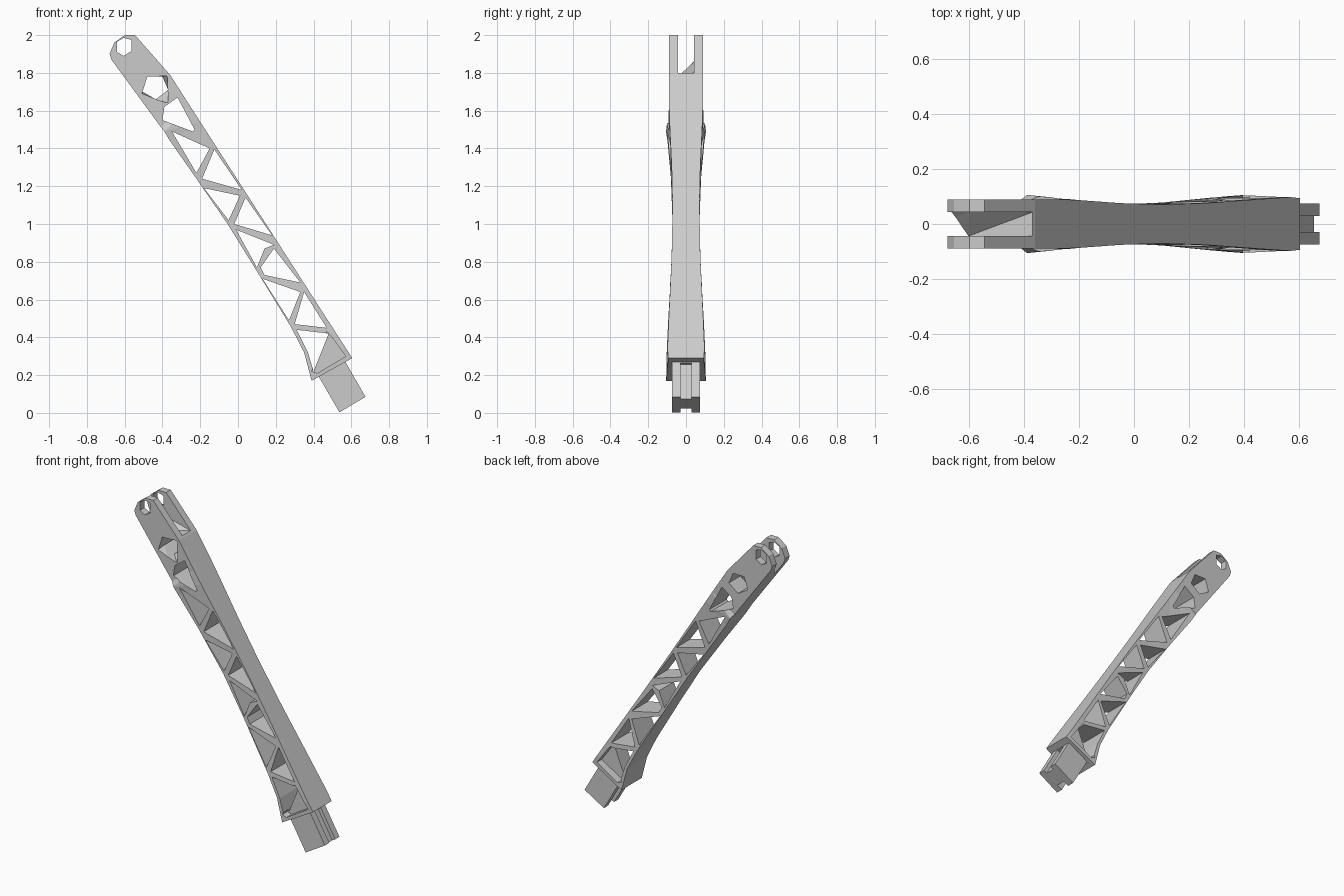
import bpy
import bmesh

cube = bpy.data.objects.get("Cube")
if cube:
    bpy.data.objects.remove(cube, do_unlink=True)

GREY = (0.6, 0.6, 0.6, 1.0)
grey = bpy.data.materials.new("light grey")
grey.use_nodes = True
grey.diffuse_color = GREY
grey.node_tree.nodes["Principled BSDF"].inputs["Base Color"].default_value = GREY


def finish(bm, name):
    """Turn a bmesh into a grey object with outward normals."""
    bmesh.ops.triangulate(bm, faces=bm.faces)
    bmesh.ops.recalc_face_normals(bm, faces=bm.faces)
    mesh = bpy.data.meshes.new(name)
    bm.to_mesh(mesh)
    bm.free()
    mesh.materials.append(grey)
    obj = bpy.data.objects.new(name, mesh)
    bpy.context.collection.objects.link(obj)
    return obj


def prism(name, outline, front, back, back_outline=None):
    """Join an x-z outline at y=front to one at y=back."""
    bm = bmesh.new()
    a = [bm.verts.new((x, front, z)) for x, z in outline]
    b = [bm.verts.new((x, back, z)) for x, z in back_outline or outline]
    bm.faces.new(a)
    bm.faces.new(b)
    for i in range(len(a)):
        bm.faces.new((a[i - 1], a[i], b[i], b[i - 1]))
    return finish(bm, name)


def cut(target, cutter):
    """Subtract the cutter for good and remove it."""
    mod = target.modifiers.new("cut", 'BOOLEAN')
    mod.operation = 'DIFFERENCE'
    mod.solver = 'EXACT'
    mod.object = cutter
    bpy.ops.object.select_all(action='DESELECT')
    bpy.context.view_layer.objects.active = target
    target.select_set(True)
    bpy.ops.object.modifier_apply(modifier=mod.name)
    bpy.data.objects.remove(cutter, do_unlink=True)


# Arm body: stations of (x, z, half width) along both rails, then the tip
lower = [(.39, .17, .105), (.35, .32, .102), (.28, .456, .096), (.10, .75, .078),
         (-.055, 1.0, .071), (-.225, 1.247, .08), (-.36, 1.44, .098),
         (-.39, 1.49, .106), (-.41, 1.515, .09)]
upper = [(.605, .29, .094), (.57, .344, .098), (.45, .53, .09), (.26, .826, .076),
         (.1, 1.075, .071), (-.05, 1.308, .076), (-.2, 1.541, .087),
         (-.25, 1.619, .089), (-.36, 1.79, .09)]
tip = [(-.545, 2.0), (-.60, 2.0), (-.655, 1.96), (-.68, 1.90), (-.67, 1.87)]

bm = bmesh.new()
sides = []
for s in (-1, 1):
    lo = [bm.verts.new((x, s * w, z)) for x, z, w in lower]
    up = [bm.verts.new((x, s * w, z)) for x, z, w in upper]
    end = [bm.verts.new((x, s * .09, z)) for x, z in tip]
    for i in range(len(lo) - 1):
        bm.faces.new((lo[i], up[i], up[i + 1], lo[i + 1]))
    bm.faces.new([up[-1]] + end + [lo[-1]])
    sides.append(up + end + lo[::-1])
front, back = sides
for i in range(len(front)):
    bm.faces.new((front[i - 1], front[i], back[i], back[i - 1]))
arm = finish(bm, "truss_arm")

# Openings between the zigzag struts
openings = [
    [(-.32, 1.67), (-.23, 1.50), (-.24, 1.49), (-.40, 1.55), (-.39, 1.62)],
    [(-.35, 1.49), (-.15, 1.40), (-.22, 1.27)],
    [(-.125, 1.395), (.02, 1.18), (-.19, 1.24)],
    [(-.18, 1.19), (.01, 1.15), (-.05, 1.02)],
    [(.04, 1.14), (.18, .94), (-.02, 1.00)],
    [(-.01, .97), (.19, .89), (.14, .87), (.10, .77)],
    [(.19, .87), (.33, .69), (.14, .73), (.12, .77)],
    [(.13, .71), (.33, .64), (.27, .49)],
    [(.35, .64), (.47, .45), (.30, .47)],
    [(.31, .44), (.48, .42), (.40, .22), (.37, .32)],
]
for outline in openings:
    cut(arm, prism("opening", outline, -.2, .2))

# Recesses either side of the web at the foot
web = [(.47, .43), (.49, .41), (.57, .30), (.42, .21), (.39, .22)]
for s in (-1, 1):
    cut(arm, prism("web_recess", web, s * .2, s * .05))

# Five-sided hole with a flared front pocket
pentagon = [(-.48, 1.78), (-.40, 1.78), (-.37, 1.71), (-.435, 1.66), (-.505, 1.70)]
pocket = [(-.46, 1.78), (-.375, 1.785), (-.37, 1.64), (-.435, 1.66), (-.51, 1.69)]
cut(arm, prism("pentagon_hole", pentagon, -.2, .2))
cut(arm, prism("pentagon_pocket", pocket, -.095, -.03, pentagon))

# Fork slot with a sloping floor, and the hinge hole through both prongs
slot = [(-.9, 1.78), (-.6, 1.78), (-.37, 1.80), (-.3, 1.82), (-.3, 2.2), (-.9, 2.2)]
slot_back = [(-.9, 1.87), (-.6, 1.86), (-.37, 1.80), (-.3, 1.82), (-.3, 2.2), (-.9, 2.2)]
cut(arm, prism("fork_slot", slot, -.043, .043, slot_back))
hinge = [(-.64, 1.965), (-.605, 1.985), (-.565, 1.975),
         (-.565, 1.915), (-.605, 1.89), (-.64, 1.91)]
cut(arm, prism("hinge_hole", hinge, -.2, .2))

# Foot tab, grooved along both narrow edges
tab = prism("foot_tab", [(.42, .205), (.537, .003), (.675, .085), (.56, .285)], -.074, .074)
left_groove = [(.35, .27), (.50, .003), (.52, -.07), (.60, -.03), (.455, .225)]
right_groove = [(.55, .255), (.68, .03), (.75, .07), (.62, .28)]
for groove in (left_groove, right_groove):
    cut(tab, prism("tab_groove", groove, -.03, .03))
